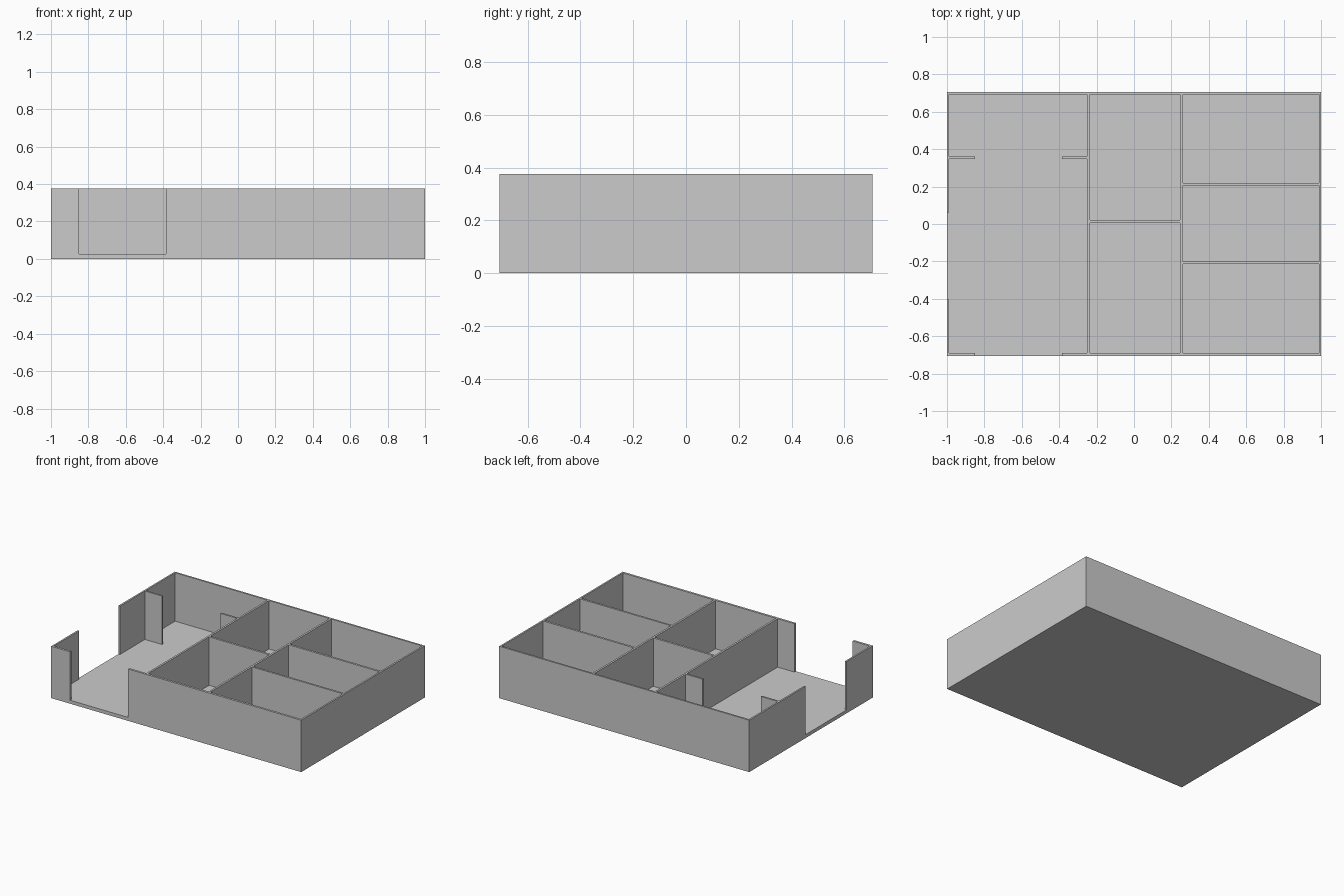
import bpy, bmesh

if "Cube" in bpy.data.objects:
    bpy.data.objects.remove(bpy.data.objects["Cube"])

X, Y, H, FLOOR = 1.0, 0.706, 0.375, 0.025   # half width, half depth, wall height, floor thickness


def rect(x0, y0, x1, y1):
    return [(x0, y0), (x1, y0), (x1, y1), (x0, y1)]


def prisms(name, outlines, z0, z1):
    """Extrude closed plan outlines (counter-clockwise) upward into one object."""
    bm = bmesh.new()
    for pts in outlines:
        face = bm.faces.new([bm.verts.new((x, y, z0)) for x, y in pts])
        top = bmesh.ops.extrude_face_region(bm, geom=[face], use_keep_orig=True)["geom"]
        bmesh.ops.translate(bm, vec=(0, 0, z1 - z0),
                            verts=[v for v in top if isinstance(v, bmesh.types.BMVert)])
    bmesh.ops.recalc_face_normals(bm, faces=bm.faces)
    mesh = bpy.data.meshes.new(name)
    bm.to_mesh(mesh)
    bm.free()
    obj = bpy.data.objects.new(name, mesh)
    bpy.context.collection.objects.link(obj)
    return obj


# Solid block that becomes the floor and walls
house = prisms("floor_and_walls", [rect(-X, -Y, X, Y)], 0, H)

# Inner faces of the outer walls
left, right, front, back = -0.988, 0.988, -0.69, 0.693
# Door opening edges: shared by front wall and partition, and the side opening
d0, d1, s0, s1 = -0.85, -0.385, -0.405, 0.062
p0, p1, hall = 0.347, 0.36, -0.25

# Large left space with its two stubs, running out through both openings
left_space = [
    (d0, -0.8), (d1, -0.8), (d1, front), (hall, front),
    (hall, p0), (d1, p0), (d1, p1), (hall, p1),
    (hall, back), (left, back), (left, p1), (d0, p1),
    (d0, p0), (left, p0), (left, s1), (-1.1, s1),
    (-1.1, s0), (left, s0), (left, front), (d0, front)]

# Closed middle and right rooms
rooms = [left_space]
for y0, y1 in ((front, 0.006), (0.021, back)):
    rooms.append(rect(-0.236, y0, 0.247, y1))
for y0, y1 in ((front, -0.214), (-0.2, 0.205), (0.22, back)):
    rooms.append(rect(0.261, y0, right, y1))

# Carve the rooms out of the block
cutter = prisms("room_cutter", rooms, FLOOR, H + 0.1)
cutter.hide_render = True
cut = house.modifiers.new("rooms", "BOOLEAN")
cut.operation, cut.solver, cut.object = "DIFFERENCE", "EXACT", cutter
bpy.context.view_layer.objects.active = house
bpy.ops.object.modifier_apply(modifier=cut.name)
bpy.data.objects.remove(cutter)
